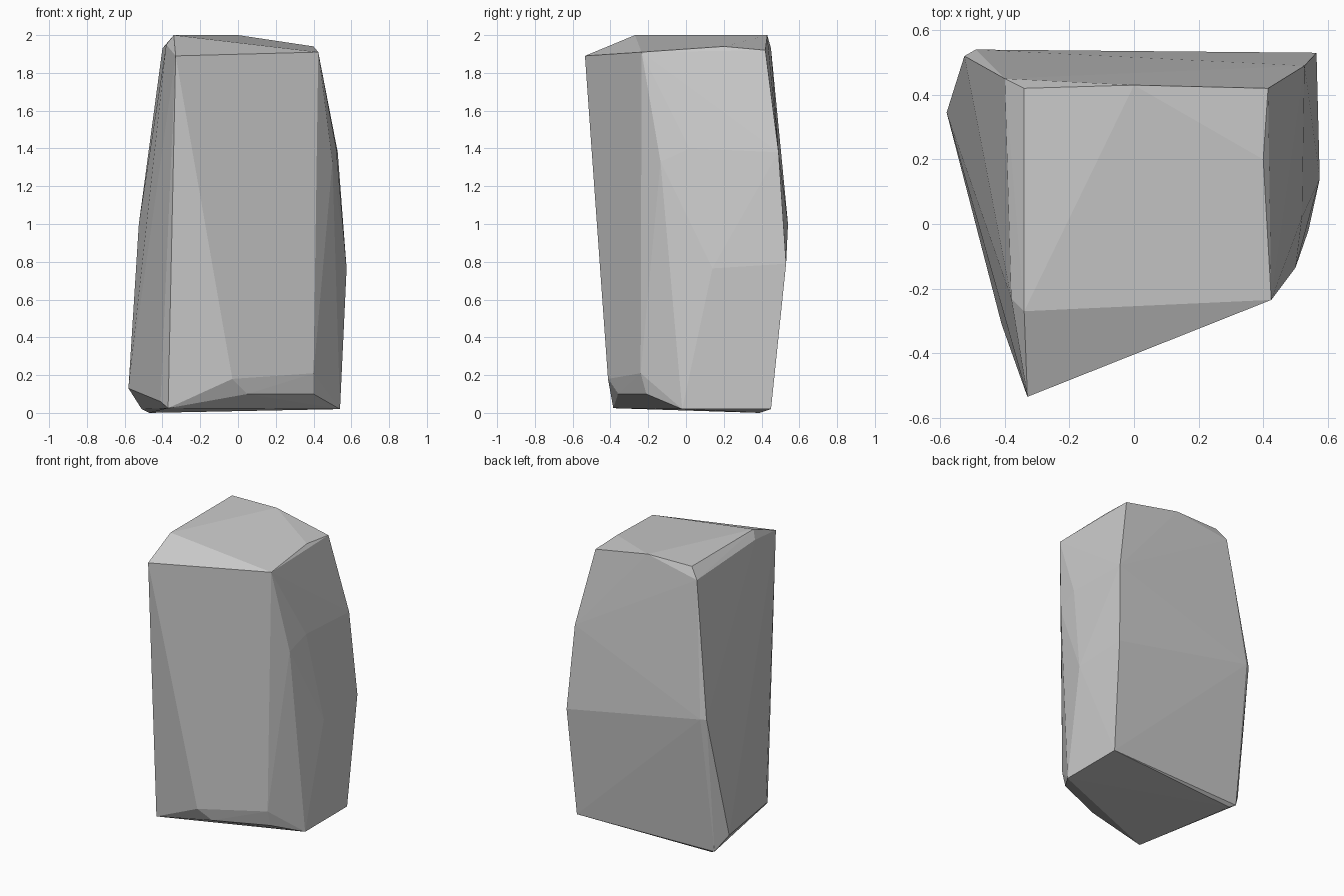
import bpy, bmesh, math

# Corner points of the chiselled stone, level by level
base = [(-0.47, 0.39, 0.0), (-0.51, 0.41, 0.02), (-0.58, 0.345, 0.13),
        (-0.41, -0.31, 0.06), (-0.37, -0.385, 0.025), (-0.03, -0.413, 0.18),
        (0.05, -0.36, 0.10), (0.40, -0.24, 0.21), (0.40, -0.21, 0.10),
        (0.54, -0.02, 0.02), (0.54, 0.45, 0.02)]
waist = [(0.575, 0.14, 0.765), (0.565, 0.53, 0.79),
         (-0.49, 0.54, 1.0), (-0.525, 0.52, 1.0)]
shoulder = [(0.50, -0.135, 1.33), (0.52, 0.02, 1.40), (0.528, 0.49, 1.38)]
crown = [(-0.33, -0.535, 1.89), (0.425, -0.235, 1.91), (0.415, 0.42, 1.92),
         (0.40, 0.20, 1.94), (-0.40, 0.45, 1.93), (-0.38, -0.23, 1.95),
         (-0.34, -0.27, 2.0), (-0.34, 0.42, 2.0), (0.0, 0.43, 2.0)]

# Wrap the corners in flat facets
bm = bmesh.new()
for p in base + waist + shoulder + crown:
    bm.verts.new(p)
hull = bmesh.ops.convex_hull(bm, input=bm.verts)
loose = [v for v in bm.verts if not v.link_faces]
bmesh.ops.delete(bm, geom=loose, context='VERTS')
bmesh.ops.dissolve_limit(bm, angle_limit=math.radians(1),
                         verts=bm.verts, edges=bm.edges)
bmesh.ops.recalc_face_normals(bm, faces=bm.faces)

# Standing stone
mesh = bpy.data.meshes.new("standing_stone")
bm.to_mesh(mesh)
bm.free()
stone = bpy.data.objects.new("standing_stone", mesh)
bpy.context.collection.objects.link(stone)
